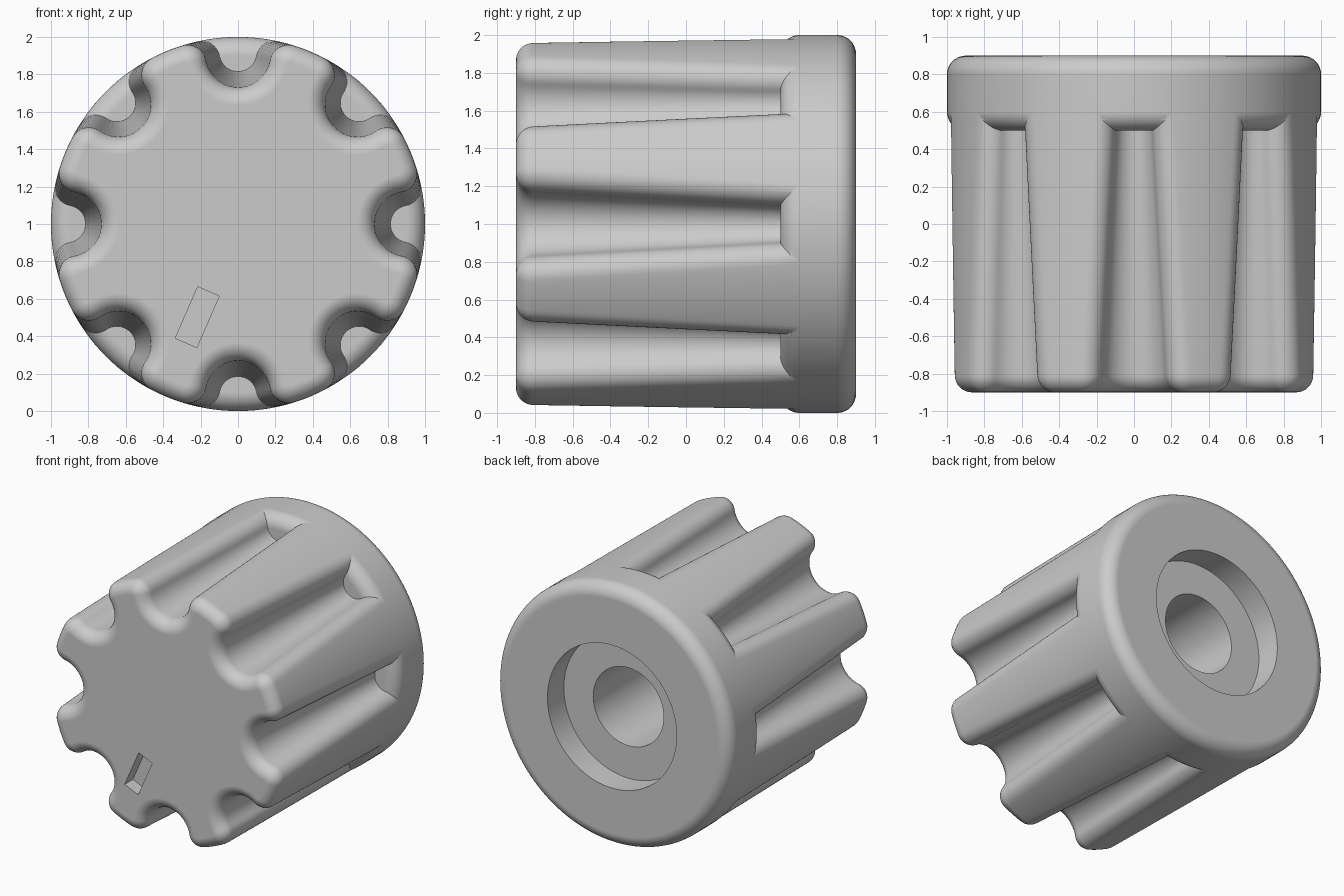
import bpy, bmesh
from math import sin, cos, acos, atan2, pi, radians
from mathutils import Matrix

cube = bpy.data.objects.get("Cube")
if cube:
    bpy.data.objects.remove(cube, do_unlink=True)

FLUTES = 8
RADIUS = 0.9995      # rib crests, a hair inside the collar
FILLET = 0.1         # rounding of rib corners
EDGE = 0.09          # rounding of the front rim
FRONT, BACK = -0.9, 0.9

grey = bpy.data.materials.new("light grey plastic")
grey.use_nodes = True
colour = (0.6, 0.6, 0.6, 1)
grey.diffuse_color = colour
grey.node_tree.nodes["Principled BSDF"].inputs["Base Color"].default_value = colour


def make_object(name, bm):
    bmesh.ops.recalc_face_normals(bm, faces=bm.faces)
    mesh = bpy.data.meshes.new(name)
    bm.to_mesh(mesh)
    bm.free()
    obj = bpy.data.objects.new(name, mesh)
    bpy.context.collection.objects.link(obj)
    mesh.materials.append(grey)
    return obj


def loft(name, rings):
    """Skin closed rings of equal length and cap both ends."""
    bm = bmesh.new()
    loops = [[bm.verts.new(p) for p in ring] for ring in rings]
    n = len(loops[0])
    for a, b in zip(loops, loops[1:]):
        for i in range(n):
            j = (i + 1) % n
            bm.faces.new((a[i], a[j], b[j], b[i]))
    bm.faces.new(loops[0])
    bm.faces.new(loops[-1])
    return make_object(name, bm)


def circle(radius, y, n=144):
    return [(radius * sin(2 * pi * i / n), y, 1 + radius * cos(2 * pi * i / n))
            for i in range(n)]


def arc(centre, radius, start, end, steps):
    return [(centre[0] + radius * cos(start + (end - start) * i / steps),
             centre[1] + radius * sin(start + (end - start) * i / steps))
            for i in range(steps + 1)]


def fluted_ring(y, inset):
    """Outline with rounded ribs and round flutes, narrowing to the back."""
    t = (y - FRONT) / 1.4
    centre = 0.903 + 0.012 * t
    groove = 0.178 - 0.078 * t
    rib = RADIUS - FILLET
    theta = acos((rib ** 2 + centre ** 2 - (groove + FILLET) ** 2) / (2 * rib * centre))
    low = (rib * cos(theta), -rib * sin(theta))
    high = (low[0], -low[1])
    lean = atan2(-low[1], centre - low[0])
    half = pi / FLUTES
    outline = arc((0, 0), RADIUS - inset, -half, -theta, 6)[:-1]
    outline += arc(low, FILLET - inset, -theta, lean, 10)[:-1]
    outline += arc((centre, 0), groove + inset, lean - pi, -lean - pi, 20)[:-1]
    outline += arc(high, FILLET - inset, -lean, theta, 10)[:-1]
    outline += arc((0, 0), RADIUS - inset, theta, half, 6)[:-1]
    ring = []
    for k in range(FLUTES):
        a = 2 * pi * k / FLUTES
        for u, v in outline:
            ring.append((u * sin(a) + v * cos(a), y, 1 + u * cos(a) - v * sin(a)))
    return ring


def combine(target, other, operation):
    mod = target.modifiers.new(operation.lower(), 'BOOLEAN')
    mod.operation = operation
    mod.solver = 'EXACT'
    mod.object = other
    bpy.context.view_layer.objects.active = target
    bpy.ops.object.modifier_apply(modifier=mod.name)
    bpy.data.objects.remove(other, do_unlink=True)


# Fluted grip with a rounded front rim
rings = []
for i in range(8, -1, -1):
    t = pi / 2 * i / 8
    rings.append(fluted_ring(FRONT + EDGE * (1 - sin(t)), EDGE * (1 - cos(t))))
rings += [fluted_ring(y, 0) for y in (-0.4, 0.0, 0.4, 0.65)]
knob = loft("fluted_knob", rings)

# Collar, rounded on both rims
steps = [pi / 2 * i / 10 for i in range(11)]
profile = [(0.9 + 0.1 * sin(t), 0.6 - 0.1 * cos(t)) for t in steps]
profile += [(0.9 + 0.1 * cos(t), 0.8 + 0.1 * sin(t)) for t in steps]
combine(knob, loft("collar", [circle(r, y) for r, y in profile]), 'UNION')

# Recess and shaft bore in the back
combine(knob, loft("recess", [circle(0.55, 0.7), circle(0.55, 1.1)]), 'DIFFERENCE')
combine(knob, loft("bore", [circle(0.3, -0.4, 96), circle(0.3, 0.8, 96)]), 'DIFFERENCE')

# Pointer slot in the front face
bm = bmesh.new()
bmesh.ops.create_cube(bm, size=1, matrix=Matrix.Translation((-0.218, FRONT, 0.502))
                      @ Matrix.Rotation(radians(23.5), 4, 'Y')
                      @ Matrix.Diagonal((0.125, 0.2, 0.3, 1)))
combine(knob, make_object("pointer_slot", bm), 'DIFFERENCE')

# Smooth shading with crisp edges
bpy.ops.object.select_all(action='DESELECT')
knob.select_set(True)
bpy.context.view_layer.objects.active = knob
bpy.ops.object.shade_smooth_by_angle(angle=radians(30))
normals = knob.modifiers.new("even_normals", 'WEIGHTED_NORMAL')
normals.keep_sharp = True
